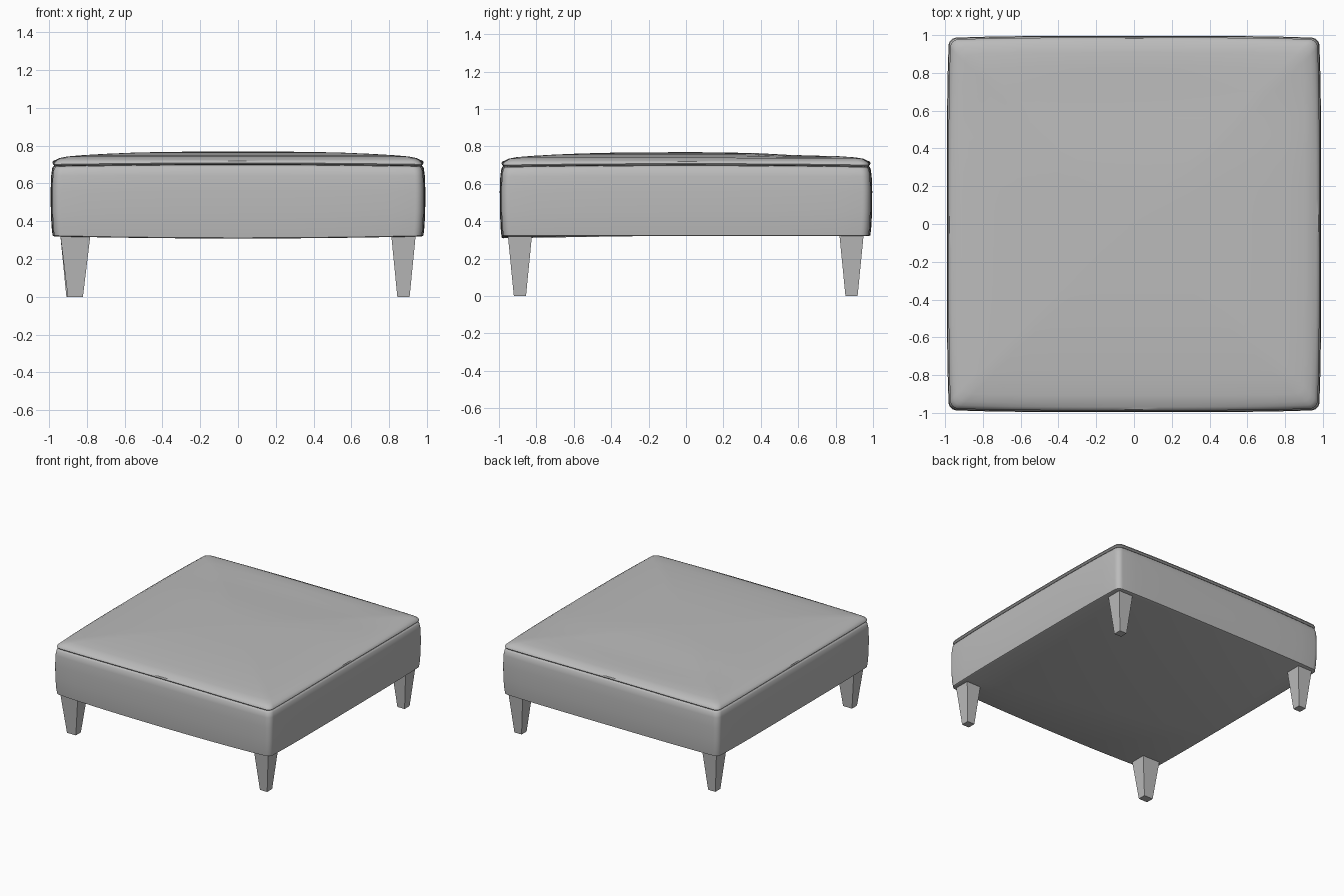
import bpy, bmesh, math

cube = bpy.data.objects.get("Cube")
if cube:
    bpy.data.objects.remove(cube, do_unlink=True)

grey = bpy.data.materials.new("upholstery_grey")
grey.use_nodes = True
colour = (0.5, 0.5, 0.5, 1)
grey.diffuse_color = colour
grey.node_tree.nodes["Principled BSDF"].inputs["Base Color"].default_value = colour


def finish(name, bm, angle):
    """Turn a bmesh into a shaded object."""
    bmesh.ops.recalc_face_normals(bm, faces=bm.faces)
    mesh = bpy.data.meshes.new(name)
    bm.to_mesh(mesh)
    bm.free()
    mesh.materials.append(grey)
    obj = bpy.data.objects.new(name, mesh)
    bpy.context.collection.objects.link(obj)
    bpy.ops.object.select_all(action='DESELECT')
    obj.select_set(True)
    bpy.context.view_layer.objects.active = obj
    bpy.ops.object.shade_smooth_by_angle(angle=math.radians(angle))
    return obj


def outline(half, radius, side_steps=14, corner_steps=6):
    """Rounded square, with sides that swell slightly in the middle."""
    points = []
    inner = half - radius
    for quarter in range(4):
        c, s = math.cos(quarter * math.pi / 2), math.sin(quarter * math.pi / 2)
        local = []
        for i in range(side_steps):
            t = -1 + 2 * i / side_steps
            local.append((half + 0.009 * half * (1 - t ** 4), t * inner))
        for i in range(corner_steps):
            a = math.pi / 2 * i / corner_steps
            local.append((inner + radius * math.cos(a), inner + radius * math.sin(a)))
        points += [(x * c - y * s, x * s + y * c) for x, y in local]
    return points


def loft(name, profile, shape, angle=50):
    """Skin rounded-square rings given as (half width, height)."""
    bm = bmesh.new()
    rings = []
    for half, z in profile:
        ring = [bm.verts.new((x * 0.995, y, shape(x, y, z)))
                for x, y in outline(half, min(0.045, half * 0.3))]
        rings.append(ring)
    for low, high in zip(rings, rings[1:]):
        for i in range(len(low)):
            j = (i + 1) % len(low)
            bm.faces.new((low[i], low[j], high[j], high[i]))
    bm.faces.new(rings[0])
    bm.faces.new(rings[-1])
    return finish(name, bm, angle)


def body_shape(x, y, z):
    # Hem sags under the front, seam rises mid-side
    middle = (1 - x * x) + (1 - y * y)
    if z < 0.4:
        return z - 0.012 * max(0, 1 - x * x) * max(0, -y)
    return z + 0.008 * max(0, middle) * (z > 0.66)


def cushion_shape(x, y, z):
    # Soft hollow towards the back of the seat
    hollow = math.exp(-((y - 0.62) / 0.2) ** 2) * max(0, 1 - x * x)
    rise = 0.008 * max(0, 1 - min(abs(x), abs(y)) ** 2) if z < 0.72 else 0
    return z + rise - (0.012 * hollow if z > 0.735 else 0)


loft("upholstered_base",
     [(0.968, 0.32), (0.977, 0.324), (0.982, 0.37), (0.986, 0.45), (0.987, 0.56),
      (0.984, 0.64), (0.978, 0.675), (0.968, 0.687), (0.95, 0.69)], body_shape)

loft("seat_cushion",
     [(0.95, 0.69), (0.972, 0.692), (0.978, 0.7), (0.974, 0.711), (0.96, 0.724),
      (0.94, 0.734), (0.9, 0.742), (0.82, 0.749), (0.7, 0.756), (0.56, 0.762),
      (0.4, 0.766), (0.2, 0.768), (0.03, 0.769)], cushion_shape)


def leg(name, x, y, width):
    """Tapered square leg."""
    bm = bmesh.new()
    bmesh.ops.create_cube(bm, size=1)
    for v in bm.verts:
        scale = 1 if v.co.z > 0 else 0.5
        v.co.x = x + v.co.x * width * scale
        v.co.y = y + v.co.y * 0.13 * scale
        v.co.z = 0.33 if v.co.z > 0 else 0
    return finish(name, bm, 20)


leg("front_right_leg", -0.86, -0.888, 0.16)
leg("front_left_leg", 0.875, -0.888, 0.13)
leg("back_right_leg", -0.875, 0.885, 0.13)
leg("back_left_leg", 0.875, 0.885, 0.13)
